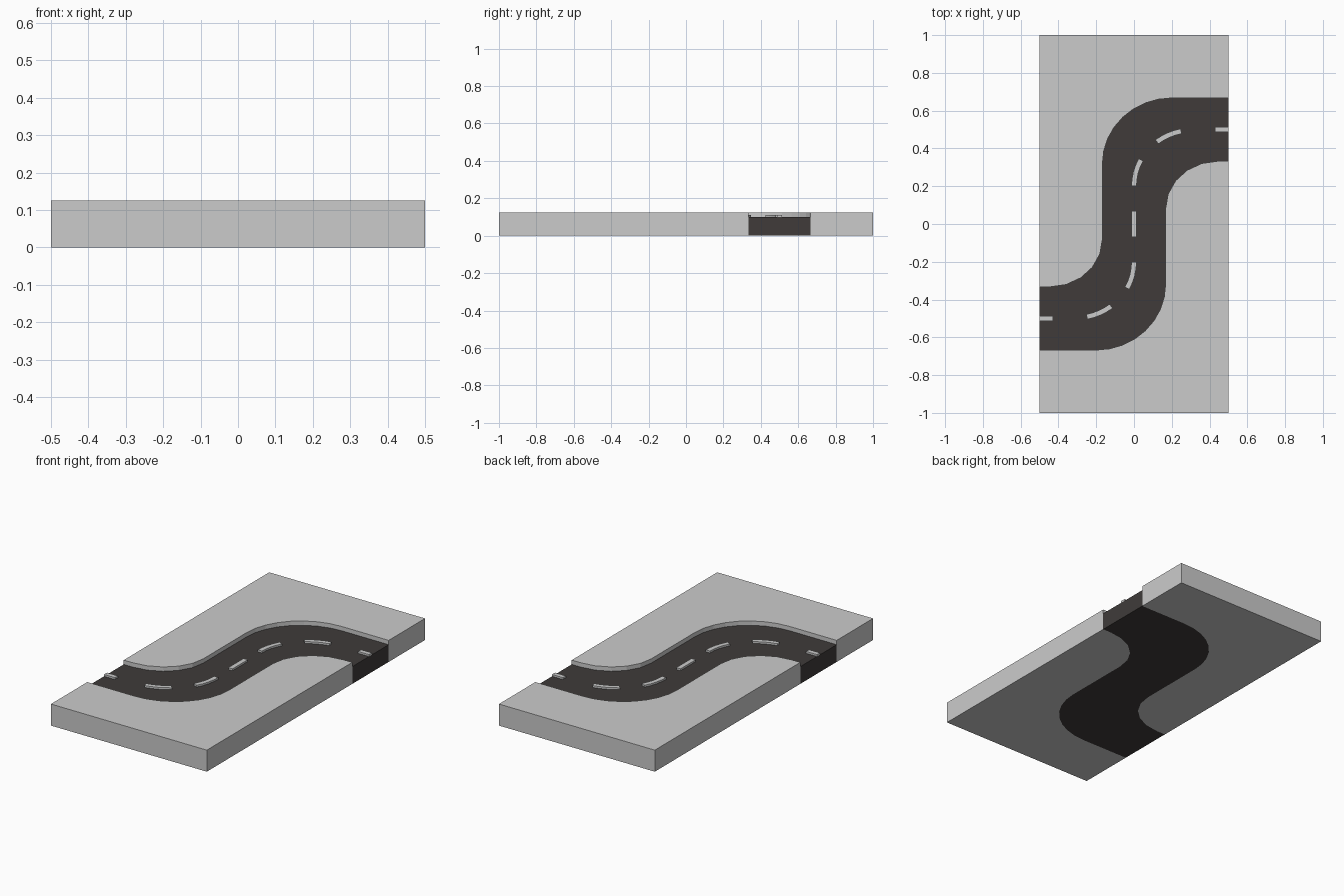
import bpy, bmesh, math

if "Cube" in bpy.data.objects:
    bpy.data.objects.remove(bpy.data.objects["Cube"])

ROAD_TOP, PAVE_TOP, DASH_TOP = 0.10, 0.125, 0.111


def material(name, rgb):
    m = bpy.data.materials.new(name)
    m.diffuse_color = (*rgb, 1)
    m.use_nodes = True
    m.node_tree.nodes["Principled BSDF"].inputs["Base Color"].default_value = m.diffuse_color
    return m


def arc(cx, cy, rx, ry, n, a0=180, a1=90):
    """Points on an elliptical arc, angles in degrees."""
    out = []
    for i in range(n + 1):
        a = math.radians(a0 + (a1 - a0) * i / n)
        out.append((cx + rx * math.cos(a), cy + ry * math.sin(a)))
    return out


def turned(points):
    """Half-turn about the centre of the tile."""
    return [(-x, -y) for x, y in points]


def prism(name, outline, z0, z1, mat=None):
    bm = bmesh.new()
    face = bm.faces.new([bm.verts.new((x, y, z0)) for x, y in outline])
    top = bmesh.ops.extrude_face_region(bm, geom=[face])["geom"]
    for v in top:
        if isinstance(v, bmesh.types.BMVert):
            v.co.z = z1
    bmesh.ops.recalc_face_normals(bm, faces=bm.faces)
    me = bpy.data.meshes.new(name)
    bm.to_mesh(me)
    bm.free()
    ob = bpy.data.objects.new(name, me)
    bpy.context.collection.objects.link(ob)
    if mat:
        me.materials.append(mat)
    return ob


asphalt = material("asphalt", (0.05, 0.044, 0.042))

# Left kerb line: tight bend, straight, then wide bend
tight = arc(0.445, 0.08, 0.278, 0.253, 5)
wide = arc(0.2, 0.32, 0.367, 0.347, 8)
left_edge = [(-0.5, -1 / 3)] + turned(tight)[::-1] + wide + [(0.5, 2 / 3)]
right_edge = turned(left_edge)

# Road and the two pavements
prism("road", left_edge + right_edge, 0, ROAD_TOP, asphalt)
left_pavement = left_edge + [(0.5, 1), (-0.5, 1)]
prism("pavement_left", left_pavement, 0, PAVE_TOP)
prism("pavement_right", turned(left_pavement), 0, PAVE_TOP)


# Lane dashes along the centre line
def bend_dash(a0, a1):
    cx, cy, rx, ry, h = 0.315, 0.2, 0.315, 0.298, 0.0135
    return (arc(cx, cy, rx + h, ry + h, 4, a0, a1)
            + arc(cx, cy, rx - h, ry - h, 4, a1, a0))


def box(x0, x1, y0, y1):
    return [(x0, y0), (x1, y0), (x1, y1), (x0, y1)]


prism("dash_middle", box(-0.0135, 0.0135, -0.07, 0.07), ROAD_TOP - 0.01, DASH_TOP)
dashes = [bend_dash(180, 152), bend_dash(128, 102), box(0.43, 0.5, 0.487, 0.514)]
for i, d in enumerate(dashes, 1):
    prism(f"dash_upper_{i}", d, ROAD_TOP - 0.01, DASH_TOP)
    prism(f"dash_lower_{i}", turned(d), ROAD_TOP - 0.01, DASH_TOP)
